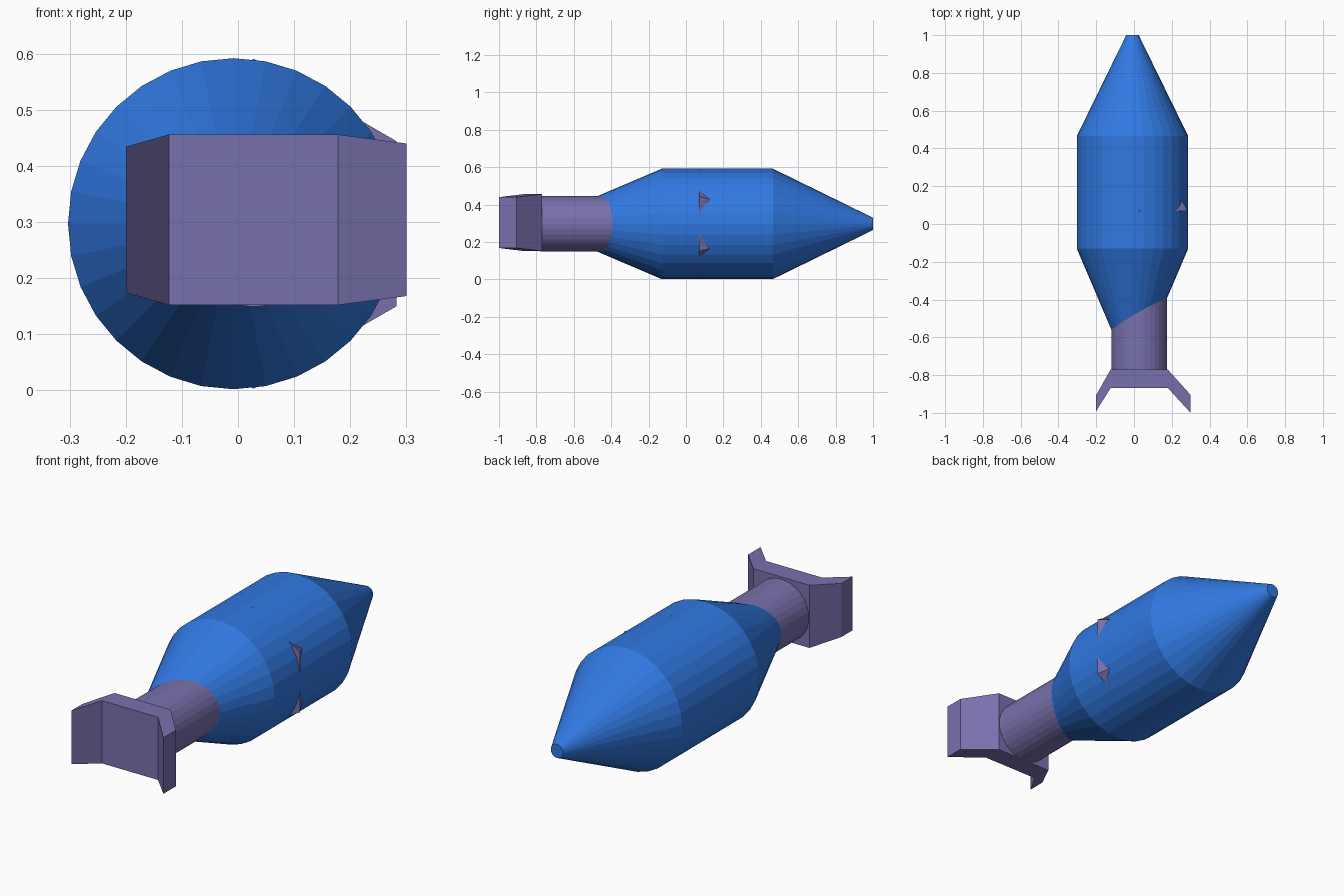
import bpy, bmesh, math
from mathutils import Matrix, Vector

if "Cube" in bpy.data.objects:
    bpy.data.objects.remove(bpy.data.objects["Cube"])


def material(name, color):
    m = bpy.data.materials.new(name)
    m.diffuse_color = (*color, 1)
    m.use_nodes = True
    m.node_tree.nodes["Principled BSDF"].inputs["Base Color"].default_value = m.diffuse_color
    return m


blue = material("blue", (0.03, 0.19, 0.76))
purple = material("purple", (0.19, 0.165, 0.42))


def finish(name, bm, mat):
    bmesh.ops.recalc_face_normals(bm, faces=bm.faces)
    mesh = bpy.data.meshes.new(name)
    bm.to_mesh(mesh)
    bm.free()
    mesh.materials.append(mat)
    obj = bpy.data.objects.new(name, mesh)
    bpy.context.collection.objects.link(obj)
    return obj


def lathe(name, profile, x, z, sides, mat):
    """Flat-sided, capped solid around a y axis; profile is (y, radius)."""
    bm = bmesh.new()
    rings = []
    for y, r in profile:
        angles = [math.pi / 2 + 2 * math.pi * i / sides for i in range(sides)]
        rings.append([bm.verts.new((x + r * math.cos(a), y, z + r * math.sin(a))) for a in angles])
    for a, b in zip(rings, rings[1:]):
        for i in range(sides):
            j = (i + 1) % sides
            bm.faces.new((a[i], a[j], b[j], b[i]))
    bm.faces.new(rings[0])
    bm.faces.new(rings[-1])
    return finish(name, bm, mat)


# Main hull with pointed nose and tapered tail
lathe("hull", [(-0.62, 0.086), (-0.13, 0.295), (0.465, 0.295), (1.0, 0.033)],
      -0.008, 0.297, 32, blue)

# Tail tube, slightly off the hull axis
lathe("tail_tube", [(-0.78, 0.148), (0.07, 0.148)], 0.028, 0.297, 32, purple)

# Six-sided inner cone whose corners poke through the hull
lathe("inner_cone", [(0.07, 0.294), (0.55, 0.025)], 0.028, 0.297, 6, purple)

# Tail bracket: stations across x as (x, back y, front y, low z, high z)
stations = [(-0.2, -0.99, -0.905, 0.174, 0.434),
            (-0.123, -0.867, -0.77, 0.152, 0.456),
            (0.178, -0.867, -0.77, 0.152, 0.456),
            (0.3, -1.0, -0.905, 0.168, 0.44)]
bm = bmesh.new()
loops = [[bm.verts.new(p) for p in ((x, y0, z0), (x, y1, z0), (x, y1, z1), (x, y0, z1))]
         for x, y0, y1, z0, z1 in stations]
for a, b in zip(loops, loops[1:]):
    for i in range(4):
        j = (i + 1) % 4
        bm.faces.new((a[i], a[j], b[j], b[i]))
bm.faces.new(loops[0])
bm.faces.new(loops[-1])
finish("tail_bracket", bm, purple)
